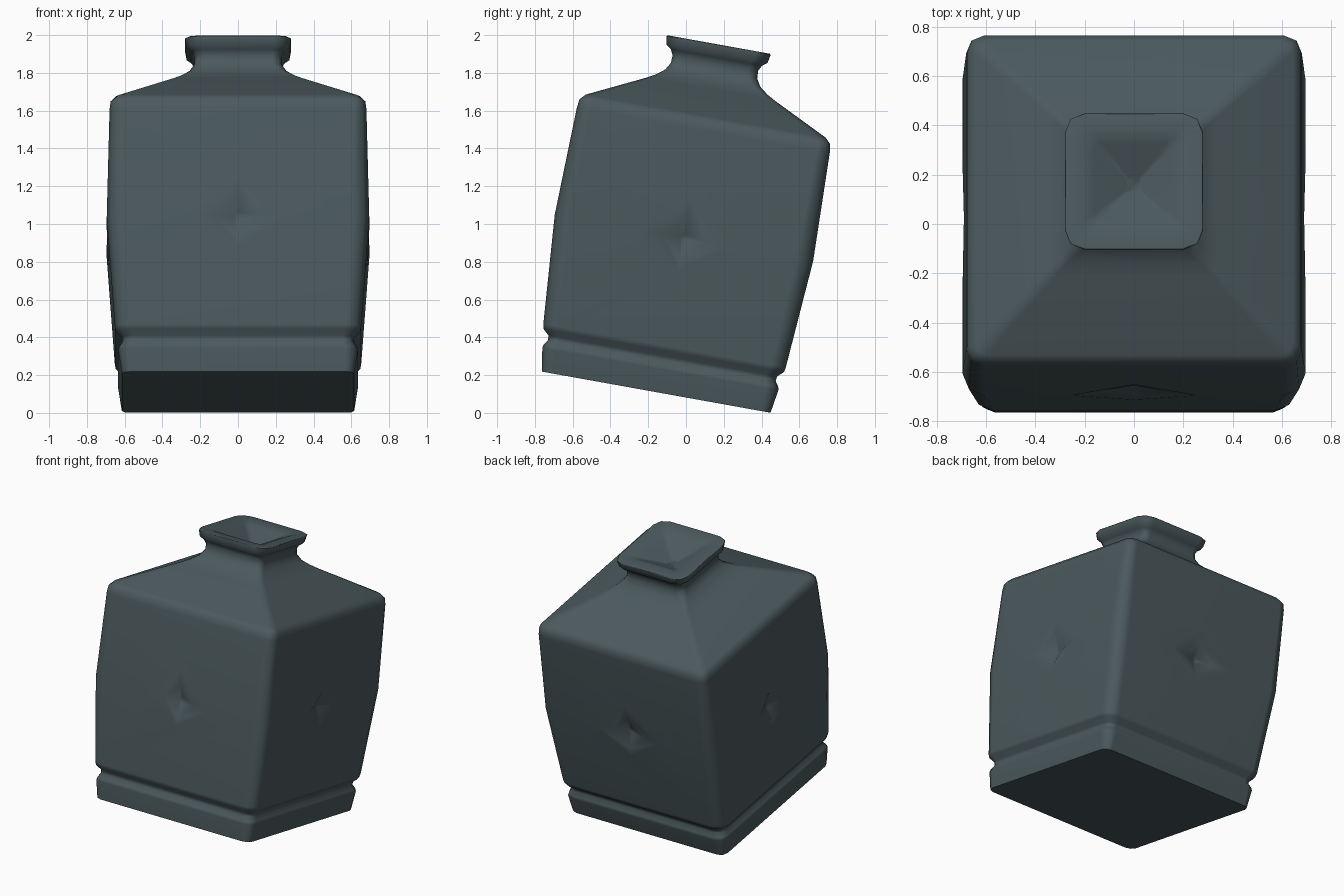
import bpy, bmesh, math
from mathutils import Matrix, Vector

cube = bpy.data.objects.get("Cube")
if cube:
    bpy.data.objects.remove(cube, do_unlink=True)

TILT = math.radians(-10.2)

glass = bpy.data.materials.new("dark slate glass")
glass.use_nodes = True
glass.diffuse_color = (0.07, 0.10, 0.11, 1)
glass.node_tree.nodes["Principled BSDF"].inputs["Base Color"].default_value = glass.diffuse_color


def add_object(name, bm):
    bmesh.ops.recalc_face_normals(bm, faces=bm.faces)
    mesh = bpy.data.meshes.new(name)
    bm.to_mesh(mesh)
    bm.free()
    mesh.materials.append(glass)
    ob = bpy.data.objects.new(name, mesh)
    bpy.context.collection.objects.link(ob)
    return ob


def bridge(bm, low, high):
    n = len(low)
    for i in range(n):
        j = (i + 1) % n
        bm.faces.new((low[i], low[j], high[j], high[i]))


def square_ring(bm, z, half, cut):
    """Square outline with each corner trimmed by a two-step round."""
    a, m = half - cut, half - cut * 0.29
    verts = []
    for k in range(4):
        turn = Matrix.Rotation(k * math.pi / 2, 3, 'Z')
        for x, y in ((half, a), (m, m), (a, half)):
            verts.append(bm.verts.new(turn @ Vector((x, y, z))))
    return verts


# Bottle: height, half width, corner trim, from foot to the bottom of the mouth
profile = [
    (0.08, 0.615, 0.05), (0.205, 0.635, 0.07), (0.225, 0.63, 0.07),
    (0.25, 0.612, 0.06), (0.275, 0.615, 0.06), (0.305, 0.647, 0.08),
    (0.33, 0.652, 0.08), (0.91, 0.695, 0.09), (1.49, 0.68, 0.07),
    (1.535, 0.674, 0.065), (1.565, 0.645, 0.05), (1.71, 0.345, 0.03),
    (1.735, 0.30, 0.03), (1.77, 0.255, 0.04), (1.81, 0.232, 0.05),
    (1.85, 0.23, 0.05), (1.88, 0.245, 0.06), (1.90, 0.272, 0.08),
    (1.945, 0.28, 0.08), (1.95, 0.275, 0.08), (1.95, 0.21, 0.04),
    (1.93, 0.16, 0.03), (1.85, 0.03, 0.01),
]
bm = bmesh.new()
rings = [square_ring(bm, *row) for row in profile]
for low, high in zip(rings, rings[1:]):
    bridge(bm, low, high)
bm.faces.new(rings[0][::-1])
bm.faces.new(rings[-1])
bottle = add_object("bottle", bm)

# Cutter: four pinched diamond points, one pressed into each wall
bm = bmesh.new()
for k in range(4):
    turn = Matrix.Rotation(k * math.pi / 2, 3, 'Z')
    loops = []
    for depth, radius in ((-0.06, 0.40), (0.0, 0.27), (0.022, 0.12), (0.06, 0.02)):
        loops.append([bm.verts.new(turn @ Vector((
            0.697 - depth, radius * math.cos(q * math.pi / 2),
            0.91 + radius * math.sin(q * math.pi / 2)))) for q in range(4)])
    for low, high in zip(loops, loops[1:]):
        bridge(bm, low, high)
    bm.faces.new(loops[0][::-1])
    bm.faces.new(loops[-1])
cutter = add_object("dent_cutter", bm)
cutter.hide_render = True

cut = bottle.modifiers.new("dents", 'BOOLEAN')
cut.operation = 'DIFFERENCE'
cut.solver = 'EXACT'
cut.object = cutter
bpy.context.view_layer.objects.active = bottle
bottle.select_set(True)
bpy.ops.object.modifier_apply(modifier=cut.name)
bpy.data.objects.remove(cutter, do_unlink=True)

# Soft shading with broad faces kept flat
bpy.ops.object.shade_smooth_by_angle(angle=math.radians(60))
soft = bottle.modifiers.new("flat_walls", 'WEIGHTED_NORMAL')
soft.keep_sharp = True

# Lean the whole bottle back onto its rear edge
bottle.rotation_euler.x = TILT
bottle.location = (0, -0.172, 0.031)
